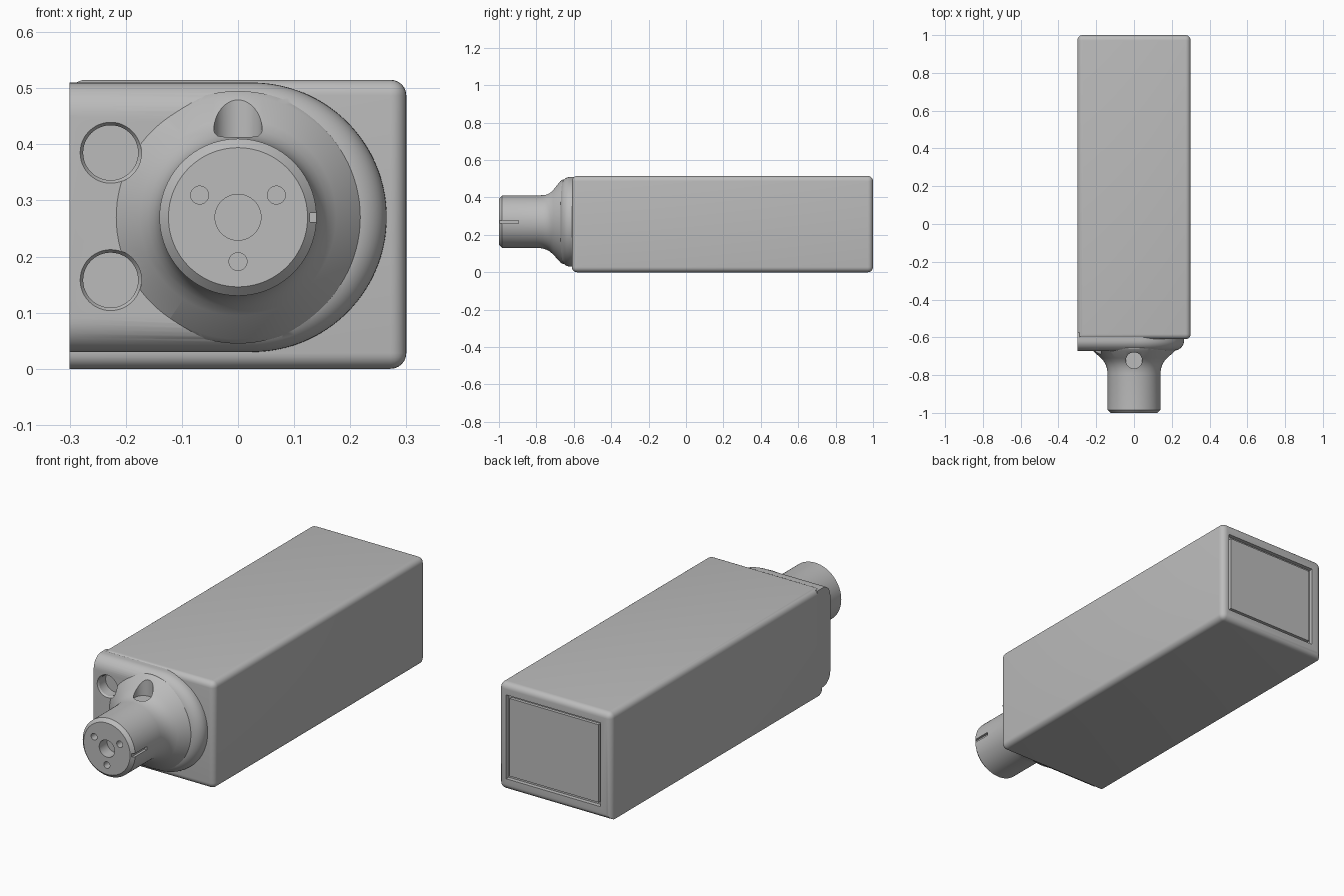
import bpy, bmesh, math
from mathutils import Matrix, Vector

cube = bpy.data.objects.get("Cube")
if cube:
    bpy.data.objects.remove(cube, do_unlink=True)

grey = bpy.data.materials.new("plain grey")
grey.use_nodes = True
COLOUR = (0.5, 0.5, 0.5, 1)
grey.diffuse_color = COLOUR
grey.node_tree.nodes["Principled BSDF"].inputs["Base Color"].default_value = COLOUR

AXIS_Z = 0.27      # height of the nose axis
FRONT = -0.61      # front of the box body


def finish(bm, name):
    bmesh.ops.recalc_face_normals(bm, faces=bm.faces[:])
    mesh = bpy.data.meshes.new(name)
    bm.to_mesh(mesh)
    bm.free()
    obj = bpy.data.objects.new(name, mesh)
    bpy.context.collection.objects.link(obj)
    mesh.materials.append(grey)
    return obj


def box(name, low, high, radius=0, keep_sharp=None):
    bm = bmesh.new()
    bmesh.ops.create_cube(bm, size=1)
    for v in bm.verts:
        v.co = Vector([(a + b) / 2 + c * (b - a) for a, b, c in zip(low, high, v.co)])
    if radius:
        edges = [e for e in bm.edges if not keep_sharp(e)]
        bmesh.ops.bevel(bm, geom=edges, offset=radius, segments=6, profile=0.5, affect='EDGES')
    return finish(bm, name)


def loft(name, rings):
    """Skin a list of equal-length point rings and cap both ends."""
    bm = bmesh.new()
    loops = [[bm.verts.new(p) for p in ring] for ring in rings]
    n = len(loops[0])
    for a, b in zip(loops, loops[1:]):
        for i in range(n):
            bm.faces.new((a[i], a[(i + 1) % n], b[(i + 1) % n], b[i]))
    bm.faces.new(loops[0])
    bm.faces.new(loops[-1])
    return finish(bm, name)


def turned(name, x, z, profile, sides=96):
    """Solid of revolution along y from (radius, y) pairs."""
    angles = [2 * math.pi * i / sides for i in range(sides)]
    return loft(name, [[(x + r * math.cos(t), y, z + r * math.sin(t)) for t in angles]
                       for r, y in profile])


def combine(target, other, operation):
    mod = target.modifiers.new(operation.lower(), 'BOOLEAN')
    mod.operation, mod.object, mod.solver = operation, other, 'EXACT'
    bpy.context.view_layer.objects.active = target
    bpy.ops.object.modifier_apply(modifier=mod.name)
    bpy.data.objects.remove(other, do_unlink=True)


def smooth(obj):
    bpy.ops.object.select_all(action='DESELECT')
    obj.select_set(True)
    bpy.context.view_layer.objects.active = obj
    bpy.ops.object.shade_smooth_by_angle(angle=math.radians(25))


# Box body: rounded except the two edges on the flat mounting side
def flat_side_edge(e):
    mid = (e.verts[0].co + e.verts[1].co) / 2
    return mid.x < -0.29 and (mid.z < 0.01 or mid.y < FRONT + 0.01) and abs(mid.z - 0.515) > 0.01


body = box("body", (-0.3, FRONT, 0), (0.3, 1, 0.515), 0.028, flat_side_edge)

# Recessed rear panel with a groove around it
combine(body, box("groove_cutter", (-0.245, 0.98, 0.055), (0.26, 1.1, 0.46)), 'DIFFERENCE')
smooth(body)
box("rear_panel", (-0.23, 0.97, 0.07), (0.245, 0.995, 0.445))


# Front housing: D-shaped plate with a rounded shoulder
def d_outline(y, inset, cx=0.025, steps=64):
    r = 0.24 - inset
    arc = [(cx + r * math.cos(t), y, AXIS_Z + r * math.sin(t))
           for t in [math.pi * (i / steps - 0.5) for i in range(steps + 1)]]
    return [(-0.3, y, AXIS_Z - r)] + arc + [(-0.3, y, AXIS_Z + r)]


shoulder = [math.pi / 2 * i / 10 for i in range(11)]
rings = [d_outline(-0.575, 0)]
rings += [d_outline(-0.617 - 0.055 * math.sin(t), 0.06 * (1 - math.cos(t))) for t in shoulder]
housing = loft("front_housing", rings)

# Nose: flared base blending into a cylinder with a chamfered tip
nose = turned("nose", 0, AXIS_Z, [
    (0.225, -0.6), (0.225, -0.66), (0.217, -0.672), (0.175, -0.71), (0.16, -0.727), (0.15, -0.744),
    (0.143, -0.765), (0.14, -0.79), (0.14, -0.984), (0.124, -1)])
combine(housing, nose, 'UNION')

# Pair of countersunk holes on the mounting side
for z in (0.158, 0.385):
    combine(housing, turned("hole_cutter", -0.227, z, [
        (0.049, -0.615), (0.049, -0.664), (0.055, -0.673), (0.055, -0.8)], 48), 'DIFFERENCE')

# Tip holes: one in the centre and three around it
holes = [(0, AXIS_Z, 0.041)]
for degrees in (30, 150, 270):
    t = math.radians(degrees)
    holes.append((0.079 * math.cos(t), AXIS_Z + 0.079 * math.sin(t), 0.016))
for x, z, r in holes:
    combine(housing, turned("tip_hole_cutter", x, z, [(r, -0.94), (r, -1.1)], 40), 'DIFFERENCE')

# Key slot along the side of the nose
combine(housing, box("slot_cutter", (0.128, -1.1, 0.262), (0.2, -0.895, 0.278)), 'DIFFERENCE')

# Upright port in the top of the flare
port = turned("port_cutter", 0, 0, [(0.043, -0.1), (0.043, 0.1)], 48)
port.data.transform(Matrix.Translation((0, -0.722, 0.5)) @ Matrix.Rotation(math.pi / 2, 4, 'X'))
combine(housing, port, 'DIFFERENCE')
smooth(housing)
